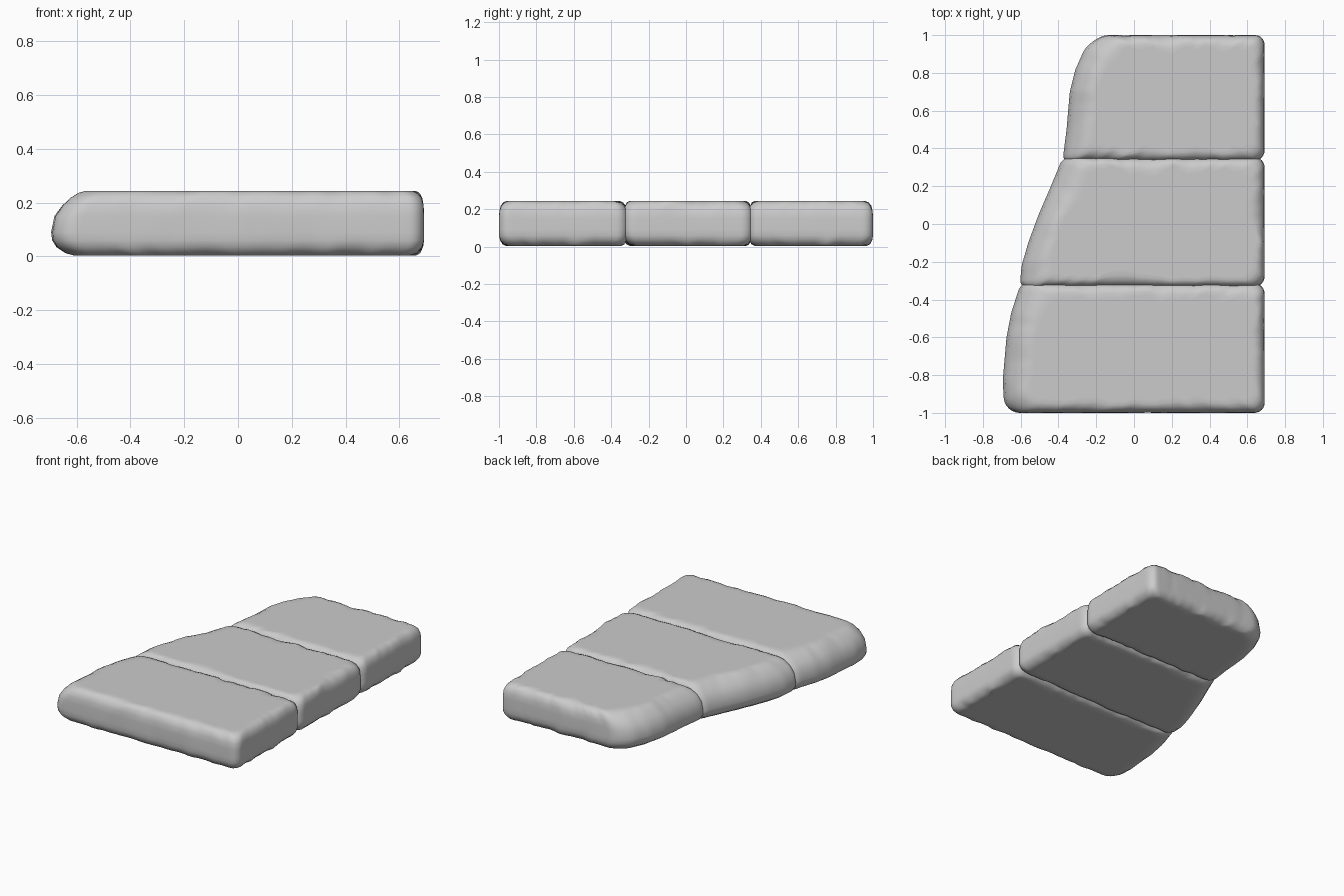
import bpy, bmesh, math
from mathutils import Vector, noise

if "Cube" in bpy.data.objects:
    bpy.data.objects.remove(bpy.data.objects["Cube"])

RIGHT = 0.692
# worn left edge of the whole paving: (y, x)
LEFT = [(-1.0, -0.685), (-0.83, -0.695), (-0.6, -0.675), (-0.47, -0.65),
        (-0.33, -0.605), (-0.22, -0.595), (-0.1, -0.56), (0.05, -0.505),
        (0.2, -0.44), (0.36, -0.375), (0.5, -0.357), (0.7, -0.34),
        (0.82, -0.31), (0.92, -0.265), (1.0, -0.215)]
# edge profile: height, inset on the straight sides, inset on the left side
RINGS = [(0.004, 0.075, 0.12), (0.004, 0.048, 0.085), (0.012, 0.026, 0.055),
         (0.035, 0.007, 0.02), (0.06, 0.0, 0.004), (0.09, 0.0, 0.0),
         (0.15, 0.0, 0.013), (0.19, 0.003, 0.042), (0.218, 0.013, 0.075),
         (0.236, 0.03, 0.105), (0.243, 0.05, 0.13), (0.243, 0.075, 0.155)]


def left_x(y):
    y = max(-1.0, min(1.0, y))
    for (ya, xa), (yb, xb) in zip(LEFT, LEFT[1:]):
        if y <= yb:
            return xa + (xb - xa) * (y - ya) / (yb - ya)
    return LEFT[-1][1]


def outline(y0, y1, radii):
    """Rounded rectangle; x is given as distance along a nominal width."""
    w = RIGHT - left_x((y0 + y1) / 2)
    signs = [(0, 0), (1, 0), (1, 1), (0, 1)]
    pts = []
    for i, ((sx, sy), r) in enumerate(zip(signs, radii)):
        cx = w - r if sx else r
        cy = y1 - r if sy else y0 + r
        for k in range(7):
            a = math.pi + math.pi / 2 * (i + k / 6)
            pts.append(Vector((cx + r * math.cos(a), cy + r * math.sin(a))))
    dense = []
    for a, b in zip(pts, pts[1:] + pts[:1]):
        n = max(1, round((b - a).length / 0.022))
        dense += [a.lerp(b, k / n) for k in range(n)]
    return [(p.x / w, p.y) for p in dense]


def slab(name, y0, y1, radii, seed):
    bm = bmesh.new()
    shape = outline(y0, y1, radii)
    cy, hy = (y0 + y1) / 2, (y1 - y0) / 2
    loops = []
    for z, d, dl in RINGS:
        loop = []
        for s, y in shape:
            # chipped edges: the bevel width wanders along the outline
            p = Vector((s * 7, y * 6, z * 5 + seed))
            chip = 1 + 0.55 * noise.noise(p) + 0.3 * noise.noise(p * 2.7)
            yy = cy + (y - cy) * (hy - d * chip) / hy
            xl, xr = left_x(y) + dl * (0.75 + 0.25 * chip), RIGHT - d * chip
            dent = 0.006 * max(0, noise.noise(p * 1.3 + Vector((9, 3, 1))))
            yy -= math.copysign(dent, y - cy) * min(1, abs(y - cy) / hy)
            loop.append(bm.verts.new((xl + (xr - xl) * s, yy, z)))
        loops.append(loop)
    n = len(shape)
    for a, b in zip(loops, loops[1:]):
        for i in range(n):
            j = (i + 1) % n
            bm.faces.new((a[i], a[j], b[j], b[i]))
    bm.faces.new(loops[0][::-1])
    bm.faces.new(loops[-1])
    mesh = bpy.data.meshes.new(name)
    bm.to_mesh(mesh)
    bm.free()
    obj = bpy.data.objects.new(name, mesh)
    bpy.context.collection.objects.link(obj)
    for f in mesh.polygons:
        f.use_smooth = True


# three stones laid in a row, slightly overlapping at the seams
# corner radii: front left, front right, back right, back left
slab("front_stone", -1.0, -0.312, (0.08, 0.055, 0.06, 0.04), 0.0)
slab("middle_stone", -0.336, 0.355, (0.04, 0.06, 0.06, 0.04), 4.3)
slab("back_stone", 0.332, 1.0, (0.04, 0.06, 0.055, 0.09), 8.7)
